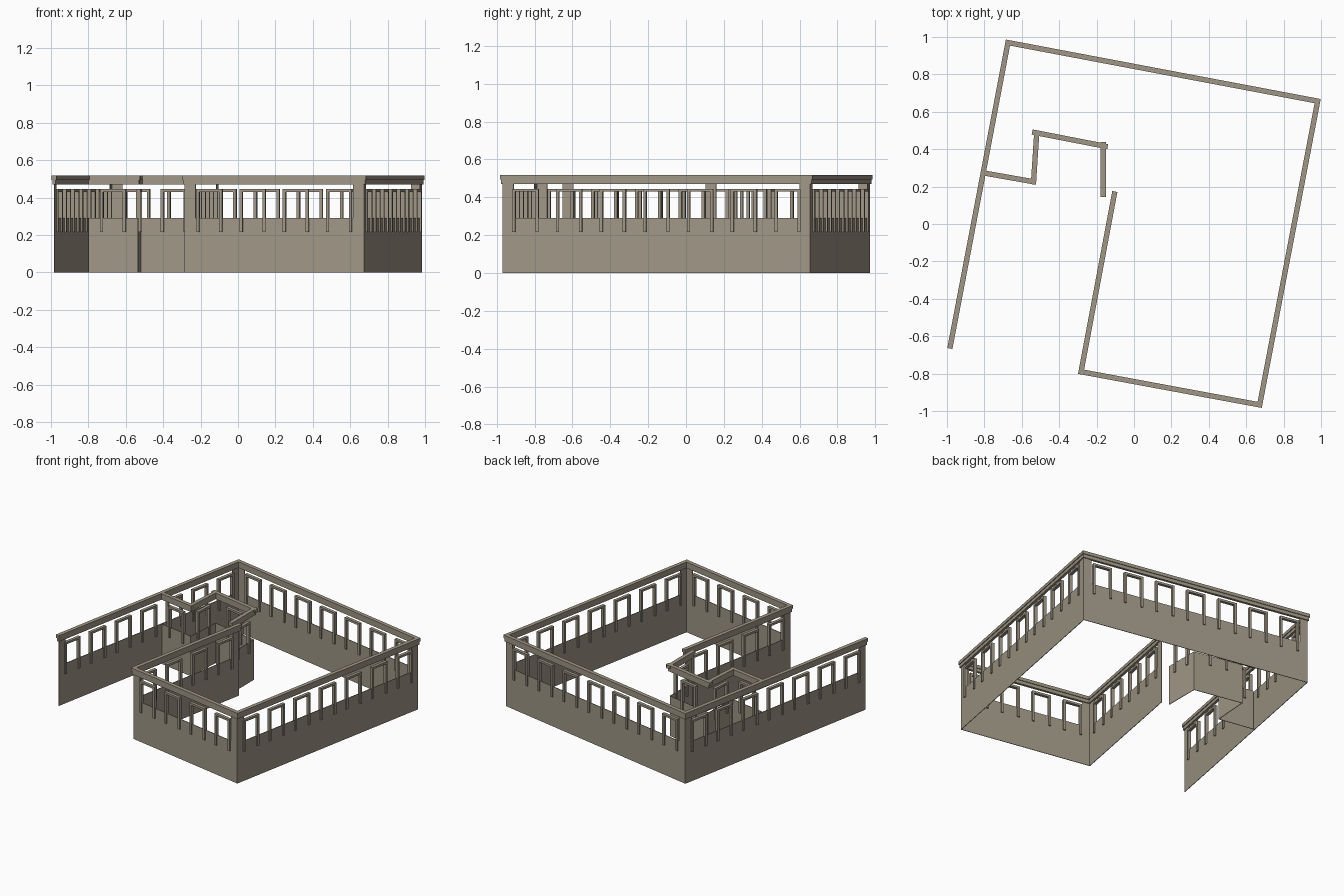
import bpy, bmesh
from mathutils import Vector, Matrix

cube = bpy.data.objects.get("Cube")
if cube:
    bpy.data.objects.remove(cube, do_unlink=True)

stone = bpy.data.materials.new("warm grey stone")
stone.use_nodes = True
COLOUR = (0.35, 0.31, 0.24, 1)
stone.diffuse_color = COLOUR
stone.node_tree.nodes["Principled BSDF"].inputs["Base Color"].default_value = COLOUR

SILL, BEAM, STEP, TOP = 0.29, 0.47, 0.494, 0.517
THIN = 0.004


def build(name, start, end, boxes):
    """Boxes are (from, to, depth, bottom, top) measured along a wall line."""
    a, b = Vector((*start, 0)), Vector((*end, 0))
    along = (b - a).normalized()
    side = Vector((-along.y, along.x, 0))
    bm = bmesh.new()
    for s0, s1, depth, z0, z1 in boxes:
        centre = a + along * (s0 + s1) / 2 + Vector((0, 0, (z0 + z1) / 2))
        frame = Matrix((along * (s1 - s0), side * depth, Vector((0, 0, z1 - z0)))).transposed()
        bmesh.ops.create_cube(bm, size=1, matrix=Matrix.Translation(centre) @ frame.to_4x4())
    bmesh.ops.recalc_face_normals(bm, faces=bm.faces)
    mesh = bpy.data.meshes.new(name)
    bm.to_mesh(mesh)
    bm.free()
    mesh.materials.append(stone)
    bpy.context.collection.objects.link(bpy.data.objects.new(name, mesh))


def window(centre, width=0.14, post=0.016, depth=0.022):
    """Two posts hanging below the sill and a lintel."""
    l, r = centre - width / 2, centre + width / 2
    return [(l, l + post, depth, 0.216, 0.445),
            (r - post, r, depth, 0.216, 0.445),
            (l + post, r - post, depth, 0.43, 0.445)]


def wall(name, start, end, count, pillar=0.058, overhang=0.014):
    length = (Vector(end) - Vector(start)).length
    # Solid lower panel
    build(name + "_wall", start, end, [(0, length, THIN, 0, SILL)])
    # Pillars at both ends
    if pillar:
        build(name + "_pillars", start, end,
              [(0, pillar, THIN, SILL, BEAM), (length - pillar, length, THIN, SILL, BEAM)])
    # Stepped cornice
    build(name + "_cornice", start, end,
          [(-0.009, length + 0.009, 0.018, BEAM, STEP),
           (-overhang, length + overhang, 0.028, STEP, TOP)])
    # Evenly spaced window frames
    pitch = 0.235
    first = (length - pitch * (count - 1)) / 2
    frames = [box for i in range(count) for box in window(first + pitch * i)]
    build(name + "_window_frames", start, end, frames)


# Outer walls
left_end, back_left = (-0.982, -0.652), (-0.674, 0.97)
back_right, front_right = (0.982, 0.657), (0.672, -0.967)
front_left, passage_end = (-0.283, -0.79), (-0.105, 0.16)
wall("west", left_end, back_left, 7)
wall("back", back_left, back_right, 7)
wall("east", back_right, front_right, 7)
wall("front", front_right, front_left, 4)
wall("passage", front_left, passage_end, 4)

# Inner partitions
alcove, inner_a, inner_b = (-0.798, 0.272), (-0.537, 0.226), (-0.52, 0.487)
inner_c, inner_end = (-0.165, 0.418), (-0.165, 0.165)
wall("alcove_front", alcove, inner_a, 1, pillar=0)
wall("alcove_side", inner_a, inner_b, 1, pillar=0)
wall("alcove_back", inner_b, inner_c, 1, pillar=0, overhang=0.025)
wall("alcove_return", inner_c, inner_end, 1, pillar=0, overhang=0.02)
